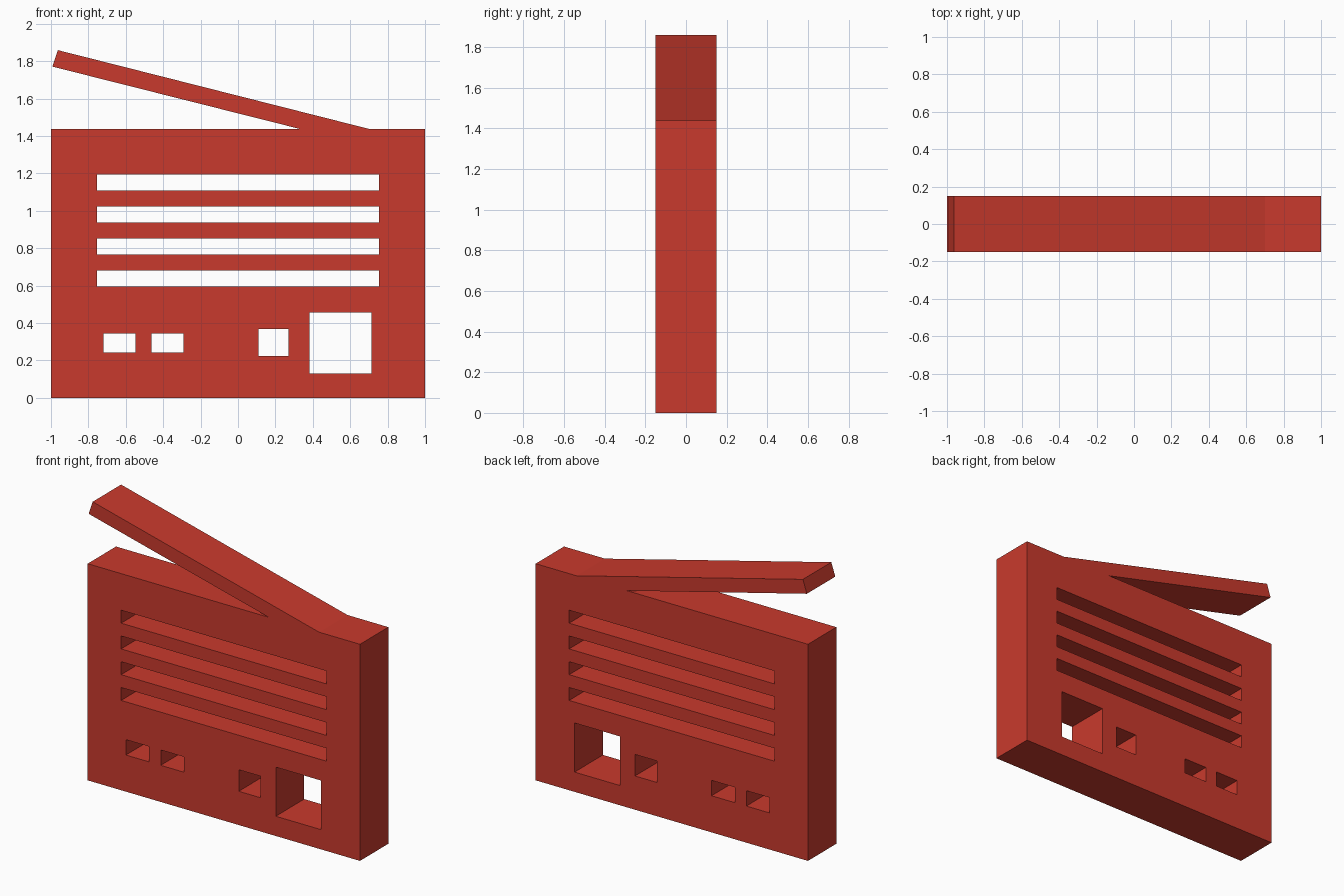
import bpy, bmesh, math

if "Cube" in bpy.data.objects:
    bpy.data.objects.remove(bpy.data.objects["Cube"])

HALF_DEPTH = 0.149

red = bpy.data.materials.new("radio red")
red.diffuse_color = (0.584, 0.042, 0.026, 1)
red.use_nodes = True
red.node_tree.nodes["Principled BSDF"].inputs["Base Color"].default_value = red.diffuse_color


def rect(x0, x1, z0, z1):
    return [(x0, z0), (x1, z0), (x1, z1), (x0, z1)]


# Case outline with the slanted aerial rising from its top edge
outline = [(-1, 0), (1, 0), (1, 1.438), (0.70, 1.438),
           (-0.963, 1.859), (-0.992, 1.771), (0.33, 1.438), (-1, 1.438)]

# Speaker slots, two buttons, small dial, large dial
holes = [rect(-0.754, 0.754, 0.596 + i * 0.171, 0.682 + i * 0.171) for i in range(4)]
holes += [rect(-0.719, -0.548, 0.243, 0.345), rect(-0.463, -0.292, 0.243, 0.345),
          rect(0.11, 0.27, 0.224, 0.367), rect(0.382, 0.714, 0.131, 0.457)]

# Filled 2D curve: inner loops become through holes
curve = bpy.data.curves.new("radio_body", 'CURVE')
curve.dimensions = '2D'
curve.fill_mode = 'BOTH'
curve.extrude = HALF_DEPTH
for loop in [outline] + holes:
    s = curve.splines.new('POLY')
    s.points.add(len(loop) - 1)
    for p, (x, z) in zip(s.points, loop):
        p.co = (x, z, 0, 1)
    s.use_cyclic_u = True
curve.materials.append(red)

radio = bpy.data.objects.new("radio_body", curve)
bpy.context.collection.objects.link(radio)
radio.rotation_euler.x = math.pi / 2
bpy.context.view_layer.objects.active = radio
radio.select_set(True)
bpy.ops.object.convert(target='MESH')
bpy.ops.object.transform_apply(location=False, rotation=True, scale=False)

# Weld caps to walls, flat shaded
bm = bmesh.new()
bm.from_mesh(radio.data)
bmesh.ops.remove_doubles(bm, verts=bm.verts, dist=0.0005)
bmesh.ops.recalc_face_normals(bm, faces=bm.faces)
for f in bm.faces:
    f.smooth = False
bm.to_mesh(radio.data)
bm.free()
